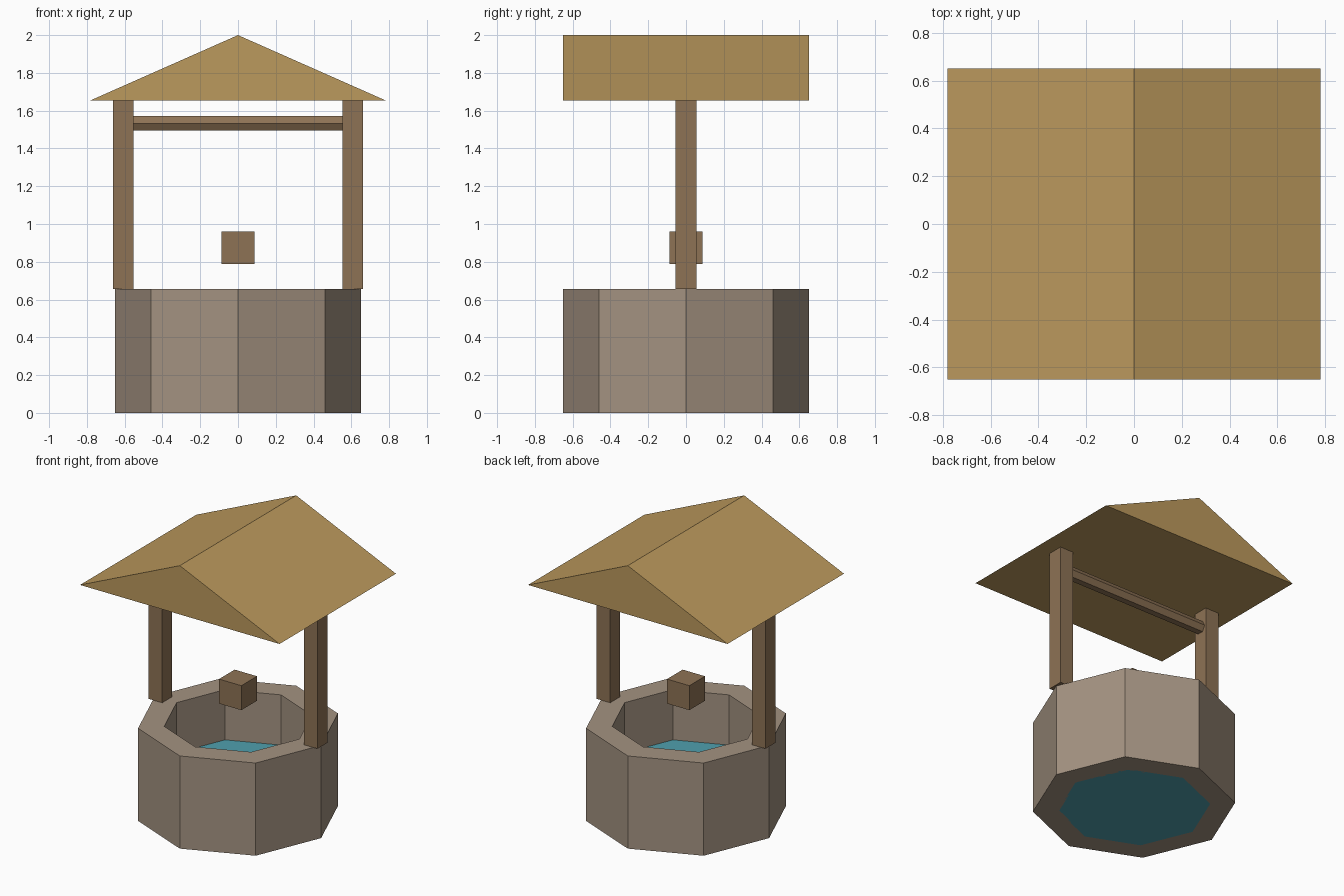
import bpy, bmesh
from math import cos, sin, pi

if "Cube" in bpy.data.objects:
    bpy.data.objects.remove(bpy.data.objects["Cube"])


def material(name, rgb):
    m = bpy.data.materials.new(name)
    m.diffuse_color = (*rgb, 1)
    m.use_nodes = True
    m.node_tree.nodes["Principled BSDF"].inputs["Base Color"].default_value = m.diffuse_color
    return m


stone = material("stone", (0.37, 0.29, 0.22))
wood = material("wood", (0.27, 0.17, 0.09))
thatch = material("thatch", (0.50, 0.32, 0.11))
teal = material("water", (0.08, 0.35, 0.42))


def finish(name, bm, mat):
    bmesh.ops.recalc_face_normals(bm, faces=bm.faces)
    me = bpy.data.meshes.new(name)
    bm.to_mesh(me)
    bm.free()
    me.materials.append(mat)
    ob = bpy.data.objects.new(name, me)
    bpy.context.collection.objects.link(ob)
    return ob


def prism(name, profile, axis, lo, hi, mat):
    """Extrude a 2D profile along x, y or z between lo and hi."""
    place = {"x": lambda a, b, t: (t, a, b),
             "y": lambda a, b, t: (a, t, b),
             "z": lambda a, b, t: (a, b, t)}[axis]
    bm = bmesh.new()
    ends = [[bm.verts.new(place(a, b, t)) for a, b in profile] for t in (lo, hi)]
    n = len(profile)
    for e in ends:
        bm.faces.new(e)
    for i in range(n):
        j = (i + 1) % n
        bm.faces.new((ends[0][i], ends[0][j], ends[1][j], ends[1][i]))
    return finish(name, bm, mat)


def ngon(n, r, cx=0.0, cy=0.0):
    return [(cx + r * cos(2 * pi * i / n), cy + r * sin(2 * pi * i / n)) for i in range(n)]


def rect(x0, x1, y0, y1):
    return [(x0, y0), (x1, y0), (x1, y1), (x0, y1)]


# Octagonal stone wall: a square section swept round the centre
bm = bmesh.new()
section = [(0.65, 0), (0.65, 0.655), (0.48, 0.655), (0.48, 0)]
rings = [[bm.verts.new((x, y, z)) for x, y in ngon(8, r)] for r, z in section]
for k in range(4):
    a, b = rings[k], rings[(k + 1) % 4]
    for i in range(8):
        j = (i + 1) % 8
        bm.faces.new((a[i], a[j], b[j], b[i]))
finish("stone_wall", bm, stone)

# Water filling the lower part of the shaft
prism("water", ngon(8, 0.49), "z", 0, 0.30, teal)

# Posts standing on the rim
for side, x in (("left", -0.6075), ("right", 0.6075)):
    prism(side + "_post", rect(x - 0.053, x + 0.053, -0.055, 0.055), "z", 0.655, 1.655, wood)

# Hexagonal winding bar between the posts
prism("winding_bar", ngon(6, 0.044, 0, 1.533), "x", -0.56, 0.56, wood)

# Bucket
prism("bucket", rect(-0.0875, 0.0875, -0.0875, 0.0875), "z", 0.787, 0.96, wood)

# Gabled roof
prism("roof", [(-0.78, 1.655), (0.78, 1.655), (0, 2.0)], "y", -0.65, 0.65, thatch)
